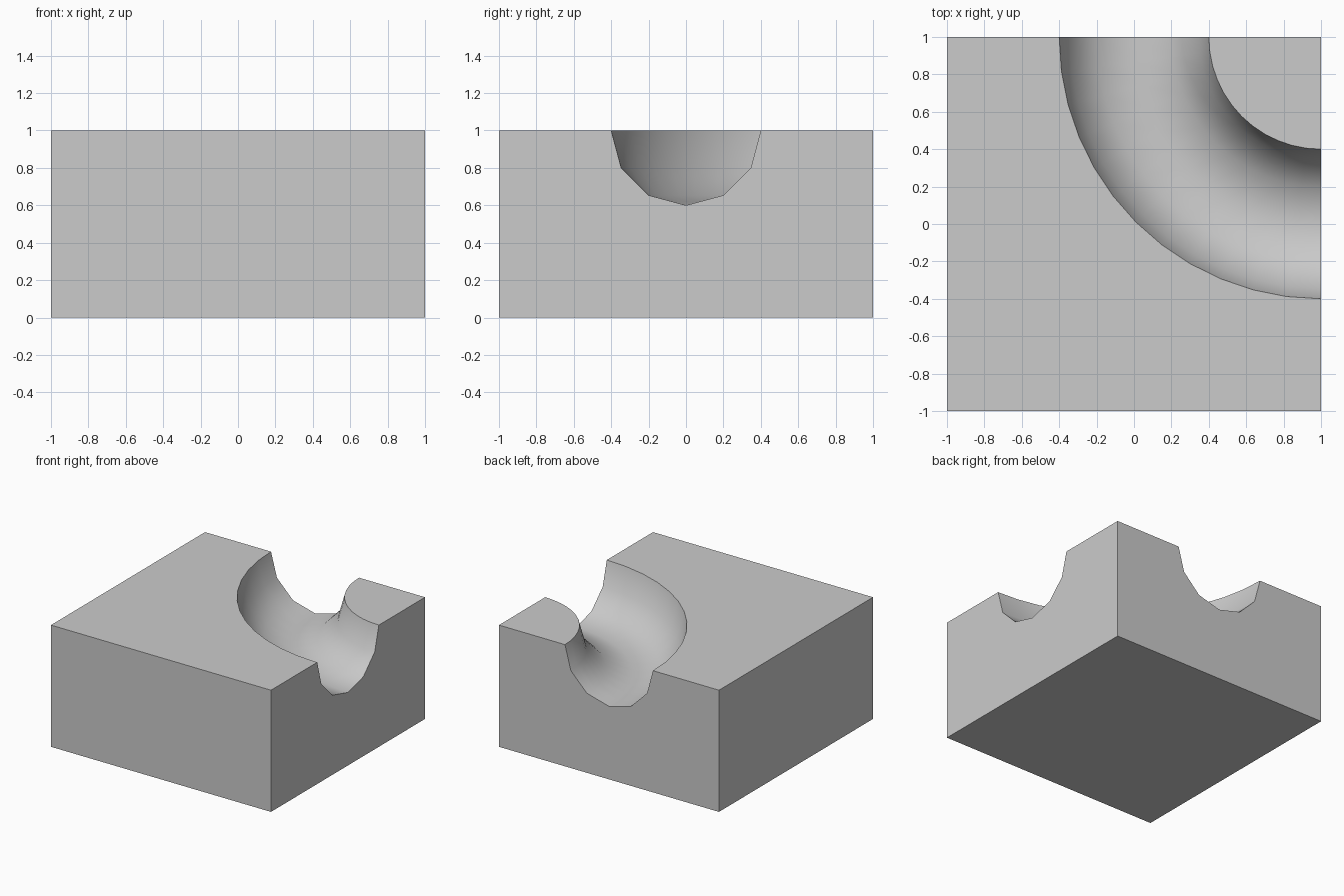
import bpy, bmesh
from math import sin, cos, pi, radians

if "Cube" in bpy.data.objects:
    bpy.data.objects.remove(bpy.data.objects["Cube"])

ARC, SIDES = 12, 6          # steps along the quarter bend, sides of the half-round channel
BEND, R = 1.0, 0.4          # bend radius around the corner (1, 1), channel radius

bm = bmesh.new()


def vert(x, y, z):
    return bm.verts.new((x, y, z))


# Channel: half-round section swept a quarter turn around the back right corner
rings = []
for i in range(ARC + 1):
    a = pi + i / ARC * pi / 2
    ring = []
    for j in range(SIDES + 1):
        b = j / SIDES * pi
        r = BEND + R * cos(b)
        ring.append(vert(1 + r * cos(a), 1 + r * sin(a), 1 - R * sin(b)))
    rings.append(ring)
for p, q in zip(rings, rings[1:]):
    for j in range(SIDES):
        bm.faces.new((p[j], p[j + 1], q[j + 1], q[j]))

# Block corners, running front left, front right, back right, back left
corners = [(-1, -1), (1, -1), (1, 1), (-1, 1)]
b0, b1, b2, b3 = [vert(x, y, 0) for x, y in corners]
t0, t1, t2, t3 = [vert(x, y, 1) for x, y in corners]
outer = [ring[0] for ring in rings]
inner = [ring[-1] for ring in rings]

# Block faces, with the top split by the channel
bm.faces.new((b3, b2, b1, b0))
bm.faces.new((b0, b1, t1, t0))
bm.faces.new((b3, b0, t0, t3))
bm.faces.new([b1, b2, t2] + rings[-1][::-1] + [t1])
bm.faces.new([b2, b3, t3] + rings[0] + [t2])
bm.faces.new([t3, t0, t1] + outer[::-1])
bm.faces.new([t2] + inner)
bmesh.ops.recalc_face_normals(bm, faces=bm.faces)

mesh = bpy.data.meshes.new("channel_corner_block")
bm.to_mesh(mesh)
bm.free()
block = bpy.data.objects.new("channel_corner_block", mesh)
bpy.context.collection.objects.link(block)

# Smooth channel, crisp block edges
bpy.context.view_layer.objects.active = block
block.select_set(True)
bpy.ops.object.shade_smooth_by_angle(angle=radians(40))
